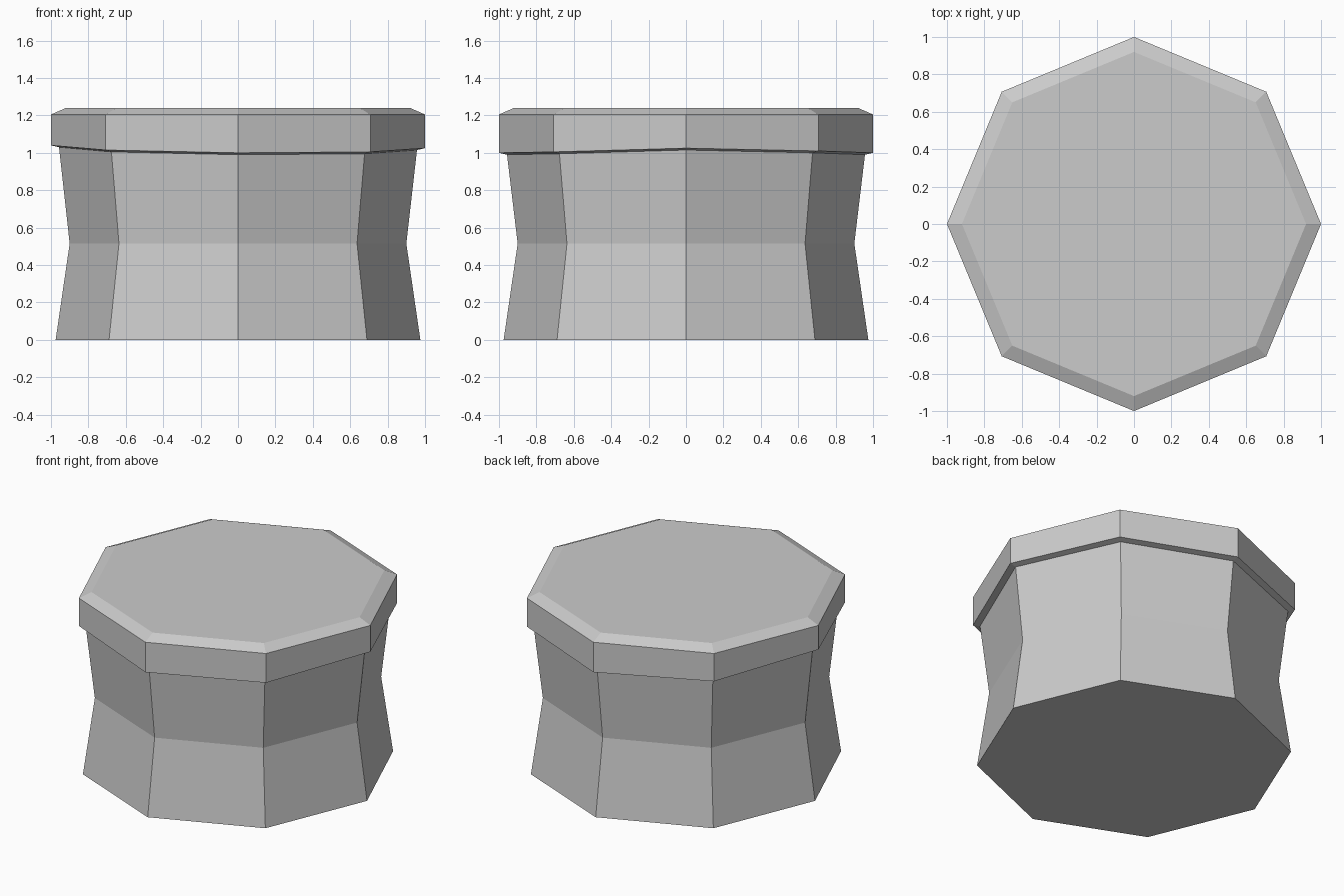
import bpy, bmesh
from math import cos, sin, pi

default = bpy.data.objects.get("Cube")
if default:
    bpy.data.objects.remove(default)

SIDES = 8
# Uneven height of the lid's lower edge, anticlockwise from +x
EDGE = [1.025, 1.01, 1.0, 1.015, 1.04, 1.015, 1.0, 1.005]

grey = bpy.data.materials.new("mid_grey")
grey.use_nodes = True
colour = (0.6, 0.6, 0.6, 1)
grey.diffuse_color = colour
grey.node_tree.nodes["Principled BSDF"].inputs["Base Color"].default_value = colour


def ring(bm, radius, heights):
    """One octagonal ring; heights is a number or one value per corner."""
    if not isinstance(heights, list):
        heights = [heights] * SIDES
    return [bm.verts.new((radius * cos(2 * pi * i / SIDES),
                          radius * sin(2 * pi * i / SIDES), h))
            for i, h in enumerate(heights)]


def loft(name, profile):
    """Capped octagonal solid through (radius, heights) rings."""
    bm = bmesh.new()
    rings = [ring(bm, r, h) for r, h in profile]
    for low, high in zip(rings, rings[1:]):
        for i in range(SIDES):
            j = (i + 1) % SIDES
            bm.faces.new((low[i], low[j], high[j], high[i]))
    bm.faces.new(rings[0][::-1])
    bm.faces.new(rings[-1])
    mesh = bpy.data.meshes.new(name)
    bm.to_mesh(mesh)
    bm.free()
    mesh.materials.append(grey)
    obj = bpy.data.objects.new(name, mesh)
    bpy.context.collection.objects.link(obj)
    return obj


seam = [h - 0.01 for h in EDGE]

# Waisted body
loft("body", [(0.975, 0), (0.9, 0.515), (0.957, seam)])

# Overhanging lid with a bevelled top
loft("lid", [(0.957, seam), (1.0, EDGE), (1.0, 1.205), (0.92, 1.24)])
